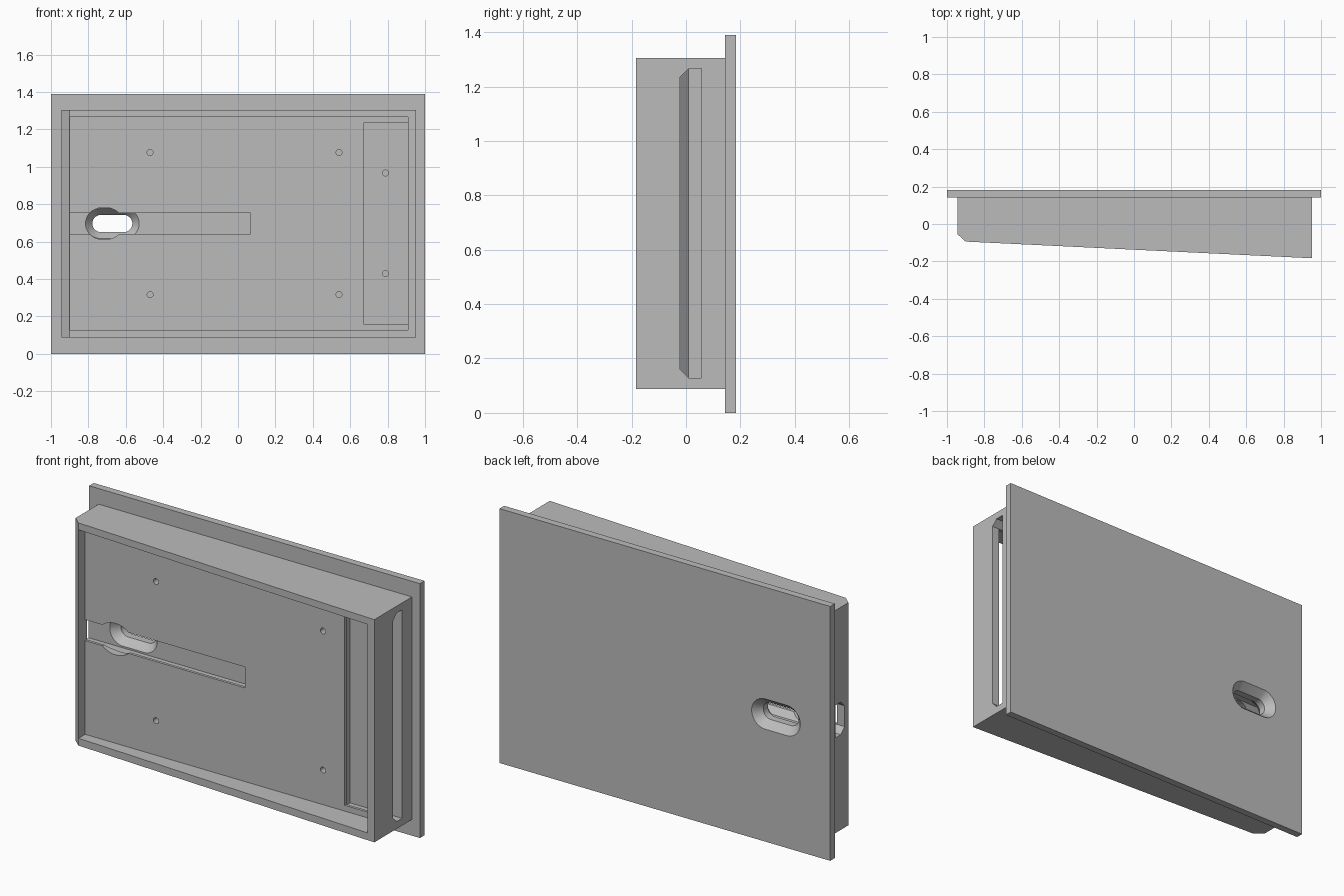
import bpy, bmesh
from math import sin, cos, pi

old = bpy.data.objects.get("Cube")
if old:
    bpy.data.objects.remove(old, do_unlink=True)

GREY = (0.5, 0.5, 0.5, 1)
grey = bpy.data.materials.new("plain grey")
grey.use_nodes = True
grey.diffuse_color = GREY
grey.node_tree.nodes["Principled BSDF"].inputs["Base Color"].default_value = GREY

FLOOR, LIP, WIDE, DEEP = -0.037, -0.022, 0.01, 0.057   # depths inside the housing
BACK, REAR = 0.143, 0.183                              # back plate faces
MID = 0.697                                            # height of the cable channel


def loft(name, rings):
    """Closed solid through rings of 3D points, all the same length."""
    bm = bmesh.new()
    loops = [[bm.verts.new(p) for p in ring] for ring in rings]
    n = len(loops[0])
    for a, b in zip(loops, loops[1:]):
        for i in range(n):
            j = (i + 1) % n
            bm.faces.new((a[i], a[j], b[j], b[i]))
    bm.faces.new(loops[0])
    bm.faces.new(loops[-1])
    bmesh.ops.recalc_face_normals(bm, faces=bm.faces)
    mesh = bpy.data.meshes.new(name)
    bm.to_mesh(mesh)
    bm.free()
    mesh.materials.append(grey)
    obj = bpy.data.objects.new(name, mesh)
    bpy.context.collection.objects.link(obj)
    return obj


def rect(y, x0, x1, z0, z1):
    return [(x0, y, z0), (x1, y, z0), (x1, y, z1), (x0, y, z1)]


def oval(y, x, z, rx, rz, stretch=0, n=32):
    """Ellipse ring, pulled apart along x into a slot when stretch is set."""
    pts = []
    for i in range(n):
        a = 2 * pi * (i + 0.5) / n
        side = stretch if cos(a) > 0 else -stretch
        pts.append((x + side + rx * cos(a), y, z + rz * sin(a)))
    return pts


def cut(target, cutters):
    for c in cutters:
        mod = target.modifiers.new("cut", "BOOLEAN")
        mod.operation, mod.solver, mod.object = "DIFFERENCE", "EXACT", c
        c.hide_render = True
    dg = bpy.context.evaluated_depsgraph_get()
    mesh = bpy.data.meshes.new_from_object(target.evaluated_get(dg))
    target.modifiers.clear()
    target.data = mesh


# Housing: sloped front with one chamfered edge, extruded upward
outline = [(-0.943, BACK), (-0.943, -0.055), (-0.9, -0.094), (0.952, -REAR), (0.952, BACK)]
housing = loft("housing", [[(x, y, z) for x, y in outline] for z in (0.088, 1.305)])

# Back plate
plate = loft("back_plate", [rect(y, -1, 1, 0, 1.39) for y in (BACK, REAR)])

# Open front cavity
cavity = loft("cavity_cutter", [rect(y, -0.898, 0.91, 0.128, 1.267) for y in (-0.4, FLOOR)])

# Undercut pocket running out through the right-hand wall
W = WIDE - LIP
pocket_lip = loft("pocket_lip_cutter", [rect(y, 0.67, 0.91, 0.16, 1.235) for y in (-0.06, LIP + 0.001)])
pocket = loft("pocket_cutter", [rect(LIP, 0.67, 1.1, 0.16, 1.235),
                                rect(WIDE, 0.67 - W, 1.1, 0.16 - W, 1.235 + W),
                                rect(DEEP, 0.67 - W, 1.1, 0.16 - W, 1.235 + W)])

# Undercut cable channel running out through the left-hand wall
H = 0.057
channel_lip = loft("channel_lip_cutter", [rect(y, -0.898, 0.068, MID - H, MID + H) for y in (-0.06, LIP + 0.001)])
channel = loft("channel_cutter", [rect(LIP, -1.1, 0.068, MID - H, MID + H),
                                  rect(WIDE, -1.1, 0.068 + W, MID - H - W, MID + H + W),
                                  rect(DEEP, -1.1, 0.068 + W, MID - H - W, MID + H + W)])

# Oval entry in the channel lip, and the flared slot through the back
entry = loft("entry_cutter", [oval(y, -0.715, MID, 0.105, 0.086) for y in (-0.06, 0.02)])
wide, narrow = (0.084, 0.084, 0.064), (0.046, 0.046, 0.061)
slot = loft("slot_cutter", [oval(y, -0.672, MID, *s) for y, s in
                            ((DEEP - 0.005, wide), (0.1, narrow), (0.14, narrow), (REAR + 0.001, wide))])

# Screw holes
holes = [(x, z, FLOOR) for x in (-0.47, 0.54) for z in (0.317, 1.077)]
holes += [(0.788, z, DEEP) for z in (0.43, 0.967)]
screws = [loft("screw_cutter", [oval(y + d, x, z, 0.016, 0.016, 0, 16) for d in (-0.01, 0.06)])
          for x, z, y in holes]

cutters = [cavity, pocket_lip, pocket, channel_lip, channel, entry, slot] + screws
cut(housing, cutters)
cut(plate, [slot])
for c in cutters:
    bpy.data.objects.remove(c, do_unlink=True)

# Smooth the rounded walls, keep edges sharp
for obj in (housing, plate):
    bpy.ops.object.select_all(action="DESELECT")
    obj.select_set(True)
    bpy.context.view_layer.objects.active = obj
    bpy.ops.object.shade_smooth_by_angle(angle=pi / 7)
